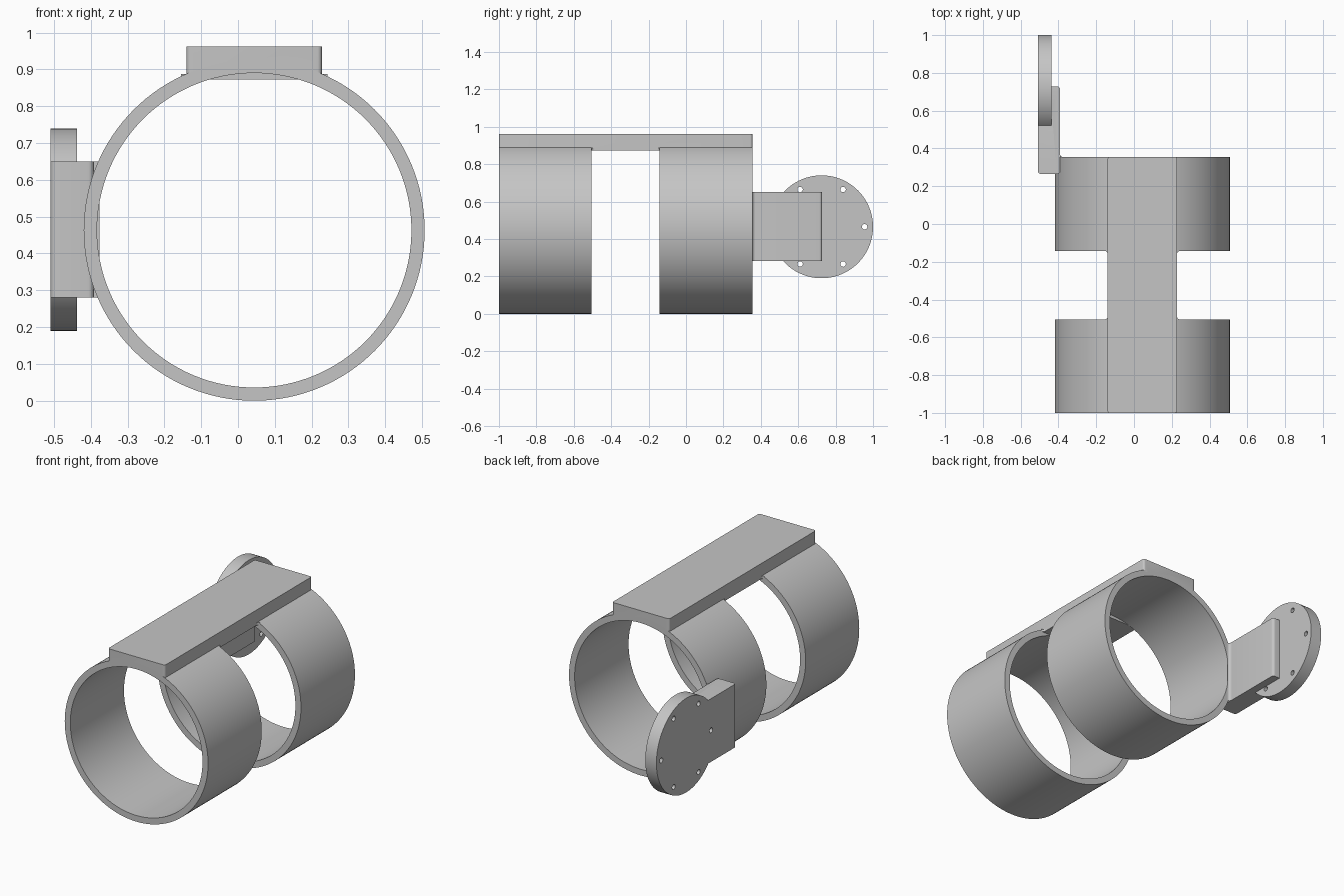
import bpy, bmesh, math
from mathutils import Matrix, Vector

if "Cube" in bpy.data.objects:
    bpy.data.objects.remove(bpy.data.objects["Cube"])

CX, CZ = 0.044, 0.463            # ring axis
R_OUT, R_IN = 0.463, 0.427
SPANS = [(-1.0, -0.505), (-0.143, 0.355)]   # ring extents along y

grey = bpy.data.materials.new("grey plastic")
grey.diffuse_color = (0.56, 0.56, 0.56, 1)
grey.use_nodes = True
grey.node_tree.nodes["Principled BSDF"].inputs["Base Color"].default_value = grey.diffuse_color


def make(name, bm):
    bmesh.ops.recalc_face_normals(bm, faces=bm.faces)
    me = bpy.data.meshes.new(name)
    bm.to_mesh(me)
    bm.free()
    me.materials.append(grey)
    ob = bpy.data.objects.new(name, me)
    bpy.context.collection.objects.link(ob)
    return ob


def prism(bm, pts, offset):
    """Extrude a closed 3D outline by an offset vector."""
    face = bm.faces.new([bm.verts.new(p) for p in pts])
    ext = bmesh.ops.extrude_face_region(bm, geom=[face])
    verts = [g for g in ext["geom"] if isinstance(g, bmesh.types.BMVert)]
    bmesh.ops.translate(bm, verts=verts, vec=Vector(offset))


def circle(r, n):
    return [(r * math.cos(2 * math.pi * i / n), r * math.sin(2 * math.pi * i / n))
            for i in range(n)]


def rounded_box(name, x0, x1, y0, y1, z0, z1, r):
    """Box with rounded vertical edges."""
    pts = []
    for k, (cx, cy) in enumerate([(x1 - r, y1 - r), (x0 + r, y1 - r),
                                  (x0 + r, y0 + r), (x1 - r, y0 + r)]):
        for i in range(6):
            a = math.pi / 2 * (k + i / 5)
            pts.append((cx + r * math.cos(a), cy + r * math.sin(a), z0))
    bm = bmesh.new()
    prism(bm, pts, (0, 0, z1 - z0))
    return make(name, bm)


def fillet(name, x, y, sx, sy, z0, z1, r=0.015):
    """Concave corner fill that grows toward (sx, sy)."""
    pts = [(x, y, z0)]
    for i in range(6):
        a = math.pi / 2 * i / 5
        pts.append((x + sx * r * (1 - math.sin(a)), y + sy * r * (1 - math.cos(a)), z0))
    bm = bmesh.new()
    prism(bm, pts, (0, 0, z1 - z0))
    return make(name, bm)


def cut(ob, cutter):
    mod = ob.modifiers.new("cut", "BOOLEAN")
    mod.operation, mod.solver, mod.object = "DIFFERENCE", "EXACT", cutter
    bpy.context.view_layer.objects.active = ob
    bpy.ops.object.modifier_apply(modifier=mod.name)


parts = []

# Two tube rings, a rectangular section spun around the axis
for label, (y0, y1) in zip(("front_ring", "back_ring"), SPANS):
    bm = bmesh.new()
    n = 128
    loops = [[bm.verts.new((CX + r * math.cos(2 * math.pi * i / n), y,
                            CZ + r * math.sin(2 * math.pi * i / n))) for i in range(n)]
             for r, y in ((R_OUT, y0), (R_OUT, y1), (R_IN, y1), (R_IN, y0))]
    for k in range(4):
        a, b = loops[k], loops[(k + 1) % 4]
        for i in range(n):
            j = (i + 1) % n
            bm.faces.new((a[i], a[j], b[j], b[i]))
    parts.append(make(label, bm))

# Top plate joining the rings, hollowed where the bores pass
plate = rounded_box("top_plate", -0.14, 0.228, -1.0, 0.355, 0.872, 0.962, 0.012)
bm = bmesh.new()
for y0, y1 in ((-1.2, SPANS[0][1]), (SPANS[1][0], 0.6)):
    prism(bm, [(CX + x, y0, CZ + z) for x, z in circle(0.45, 128)], (0, y1 - y0, 0))
bore = make("bore_cutter", bm)
cut(plate, bore)
parts.append(plate)

# Small fillets between plate sides and ring faces
for x, sx in ((-0.14, -1), (0.228, 1)):
    for y, sy in ((SPANS[0][1], 1), (SPANS[1][0], -1)):
        parts.append(fillet("plate_fillet", x, y, sx, sy, 0.872, 0.887))

# Side arm and its fillet on the back ring
arm = rounded_box("side_arm", -0.509, -0.391, 0.265, 0.728, 0.281, 0.65, 0.016)
parts.append(fillet("arm_fillet", -0.391, 0.355, 1, 1, 0.281, 0.65))

# Round mounting flange
FY, FZ = 0.725, 0.465
bm = bmesh.new()
prism(bm, [(-0.509, FY + y, FZ + z) for y, z in circle(0.275, 96)], (0.072, 0, 0))
flange = make("mount_flange", bm)

# Six bolt holes, blind where the arm backs them
bm = bmesh.new()
for cy, cz in circle(0.23, 6):
    prism(bm, [(-0.55, FY + cy + y, FZ + cz + z) for y, z in circle(0.0145, 20)],
          (0.114, 0, 0))
holes = make("hole_cutter", bm)
for ob in (arm, flange):
    cut(ob, holes)
    parts.append(ob)

for helper in (bore, holes):
    bpy.data.objects.remove(helper)

# Smooth round faces, keep edges crisp
bpy.ops.object.select_all(action="DESELECT")
for ob in parts:
    ob.select_set(True)
bpy.context.view_layer.objects.active = parts[0]
bpy.ops.object.shade_smooth_by_angle(angle=math.radians(30))
